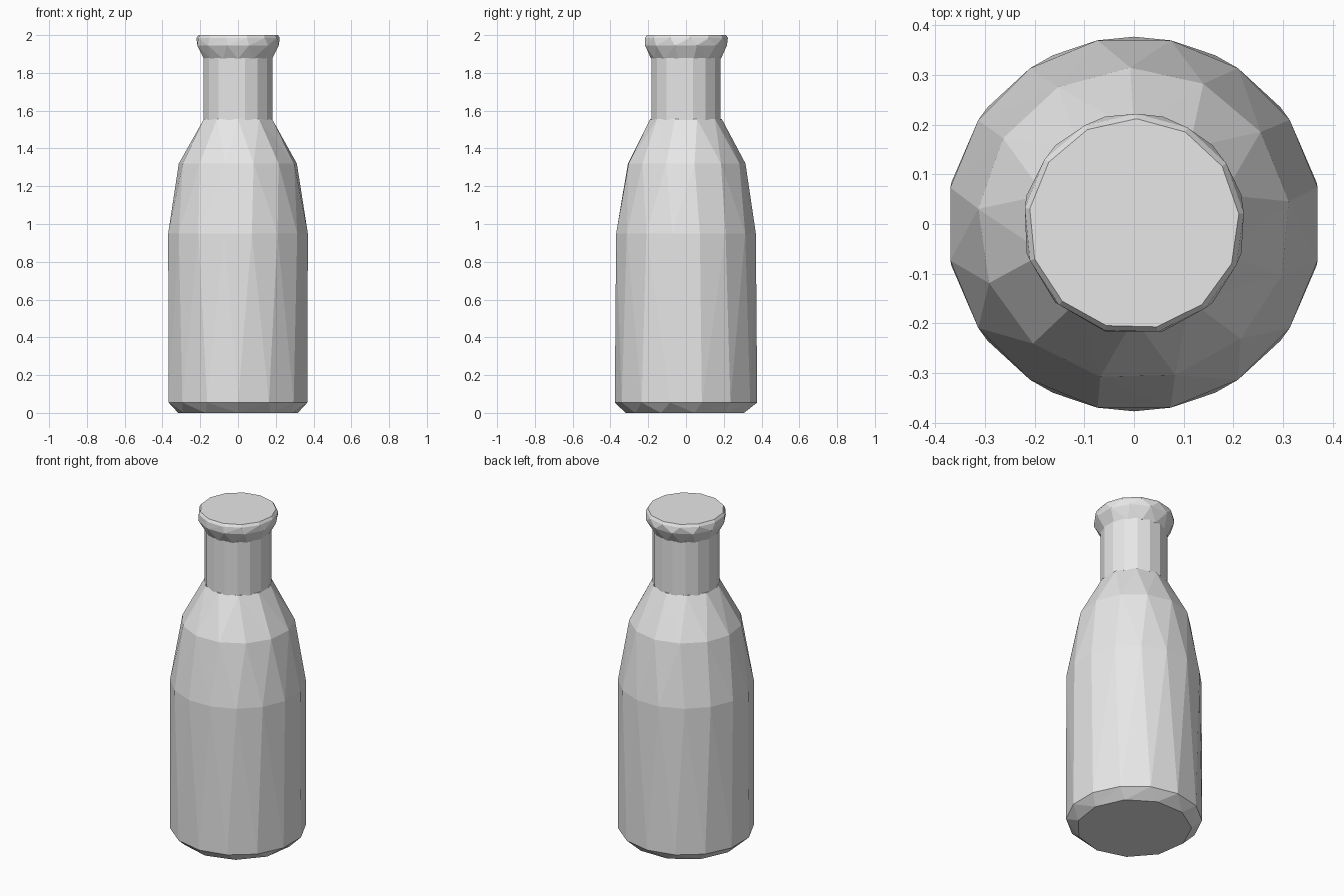
import bpy, bmesh
from math import sin, cos, tau

cube = bpy.data.objects.get("Cube")
if cube:
    bpy.data.objects.remove(cube, do_unlink=True)

grey = bpy.data.materials.new("light grey")
grey.use_nodes = True
grey.diffuse_color = (0.8, 0.8, 0.8, 1)
grey.node_tree.nodes["Principled BSDF"].inputs["Base Color"].default_value = (0.8, 0.8, 0.8, 1)


def stitch(bm, low, high):
    """Triangulate between two rings of (angle, vertex), which may differ in count."""
    i = j = 0
    n, m = len(low), len(high)

    def angle(ring, k):
        return ring[k % len(ring)][0] + tau * (k // len(ring))

    while i < n or j < m:
        a, b = low[i % n][1], high[j % m][1]
        if j >= m or (i < n and angle(low, i + 1) <= angle(high, j + 1)):
            bm.faces.new((a, low[(i + 1) % n][1], b))
            i += 1
        else:
            bm.faces.new((a, high[(j + 1) % m][1], b))
            j += 1


def faceted(name, rings):
    """Closed faceted solid from rings of (sides, radius, height, phase in steps)."""
    bm = bmesh.new()
    loops = []
    for sides, radius, height, phase in rings:
        angles = [tau * (k + phase) / sides for k in range(sides)]
        loops.append([(a, bm.verts.new((radius * cos(a), radius * sin(a), height)))
                      for a in angles])
    for low, high in zip(loops, loops[1:]):
        stitch(bm, low, high)
    bm.faces.new([v for _, v in reversed(loops[0])])
    bm.faces.new([v for _, v in loops[-1]])
    bmesh.ops.recalc_face_normals(bm, faces=bm.faces)
    mesh = bpy.data.meshes.new(name)
    bm.to_mesh(mesh)
    bm.free()
    mesh.materials.append(grey)
    obj = bpy.data.objects.new(name, mesh)
    bpy.context.collection.objects.link(obj)
    return obj


# Body with a bevelled base and tapering shoulder
faceted("bottle_body", [
    (11, 0.32, 0.0, 0.25),
    (14, 0.377, 0.055, 0.5),
    (16, 0.377, 0.95, 0.5),
    (13, 0.315, 1.32, 0.3),
    (10, 0.19, 1.555, 0.5),
])

# Straight neck, slightly overhanging the shoulder
faceted("bottle_neck", [
    (16, 0.186, 1.55, 0.5),
    (16, 0.186, 1.88, 0.5),
])

# Rounded cap
faceted("bottle_cap", [
    (14, 0.185, 1.875, 0.5),
    (12, 0.224, 1.945, 0.5),
    (13, 0.222, 1.985, 0.2),
    (13, 0.212, 2.0, 0.2),
])
